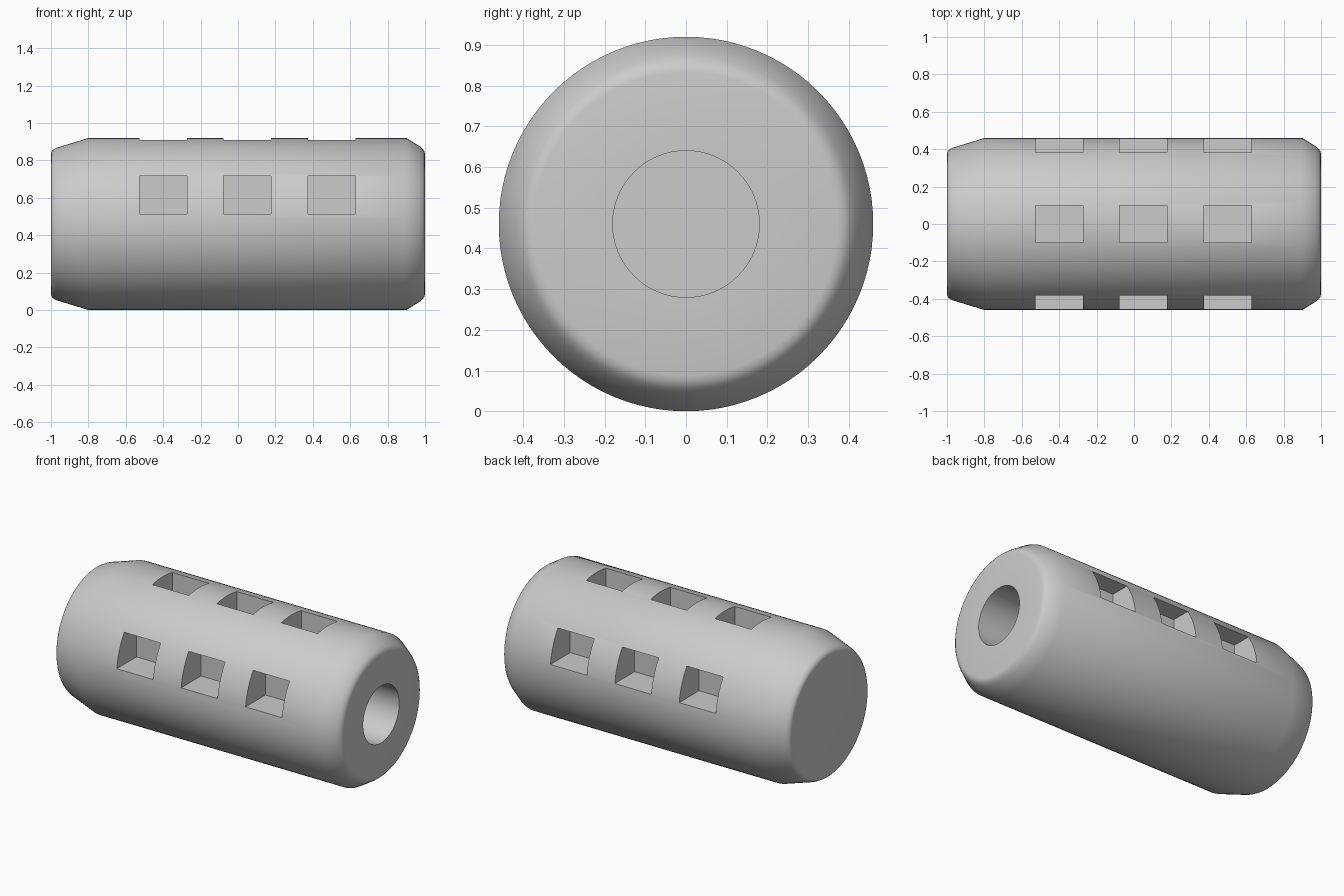
import bpy, bmesh, math
from mathutils import Vector, Matrix

if "Cube" in bpy.data.objects:
    bpy.data.objects.remove(bpy.data.objects["Cube"])

R = 0.46      # body radius and axis height
SIDES = 96

# Body: closed profile (x, radius) revolved about the x axis, with a blind bore in the right end
profile = [(-1.0, 0), (-1.0, 0.375), (-0.997, 0.387), (-0.988, 0.398), (-0.972, 0.407),
           (-0.8, R), (0.9, R), (0.972, 0.415), (0.988, 0.402), (0.997, 0.388),
           (1.0, 0.373), (1.0, 0.18), (0.5, 0.18), (0.5, 0)]
bm = bmesh.new()
verts = [bm.verts.new((x, 0, r)) for x, r in profile]
edges = [bm.edges.new(pair) for pair in zip(verts, verts[1:])]
bmesh.ops.spin(bm, geom=verts + edges, cent=(0, 0, 0), axis=(1, 0, 0),
               angle=math.tau, steps=SIDES, use_duplicate=False)
bmesh.ops.remove_doubles(bm, verts=bm.verts, dist=1e-4)
bmesh.ops.recalc_face_normals(bm, faces=bm.faces)
bmesh.ops.translate(bm, verts=bm.verts, vec=(0, 0, R))
mesh = bpy.data.meshes.new("barrel_body")
bm.to_mesh(mesh)
bm.free()
body = bpy.data.objects.new("barrel_body", mesh)
bpy.context.collection.objects.link(body)

# Pocket cutters: three along the front, back and top
bm = bmesh.new()


def add_box(lo, hi):
    lo, hi = Vector(lo), Vector(hi)
    bmesh.ops.create_cube(bm, size=1, matrix=Matrix.Translation((lo + hi) / 2)
                          @ Matrix.Diagonal((*(hi - lo), 1)))


for x in (-0.4, 0.05, 0.5):
    a, b = x - 0.127, x + 0.127
    for side in (-1, 1):
        ys = sorted((side * 0.26, side * 0.6))
        add_box((a, ys[0], 0.514), (b, ys[1], 0.716))
    add_box((a, -0.1, 0.74), (b, 0.1, 1.1))
mesh = bpy.data.meshes.new("pocket_cutter")
bm.to_mesh(mesh)
bm.free()
cutter = bpy.data.objects.new("pocket_cutter", mesh)
bpy.context.collection.objects.link(cutter)

# Cut the pockets
bpy.context.view_layer.objects.active = body
body.select_set(True)
mod = body.modifiers.new("pockets", 'BOOLEAN')
mod.operation = 'DIFFERENCE'
mod.solver = 'EXACT'
mod.object = cutter
bpy.ops.object.modifier_apply(modifier=mod.name)
bpy.data.objects.remove(cutter)
bpy.ops.object.shade_smooth_by_angle(angle=math.radians(40))
